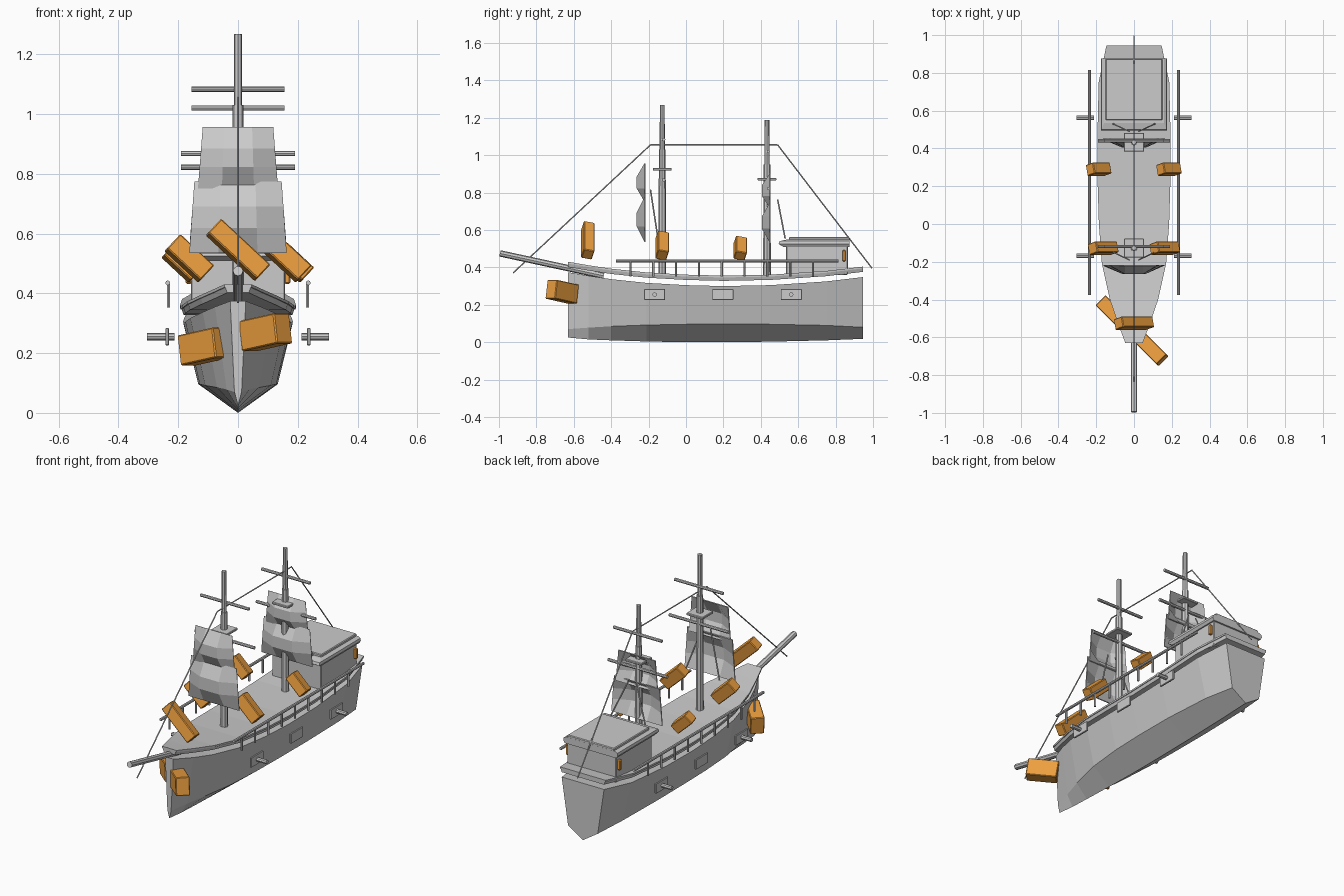
import bpy, bmesh, math
from mathutils import Vector, Matrix, Euler

if "Cube" in bpy.data.objects:
    bpy.data.objects.remove(bpy.data.objects["Cube"])

orange = bpy.data.materials.new("orange_wood")
orange.diffuse_color = (0.85, 0.35, 0.05, 1)
orange.use_nodes = True
orange.node_tree.nodes["Principled BSDF"].inputs["Base Color"].default_value = orange.diffuse_color


def finish(name, bm, mat=None):
    bmesh.ops.recalc_face_normals(bm, faces=bm.faces)
    me = bpy.data.meshes.new(name)
    bm.to_mesh(me)
    bm.free()
    ob = bpy.data.objects.new(name, me)
    bpy.context.collection.objects.link(ob)
    if mat:
        me.materials.append(mat)
    return ob


def loft(name, rings):
    """Closed skin through equal-length rings, capped at both ends."""
    bm = bmesh.new()
    vs = [[bm.verts.new(p) for p in r] for r in rings]
    n = len(vs[0])
    for a, b in zip(vs, vs[1:]):
        for i in range(n):
            j = (i + 1) % n
            bm.faces.new((a[i], a[j], b[j], b[i]))
    bm.faces.new(vs[0])
    bm.faces.new(vs[-1])
    return finish(name, bm)


def rod(name, a, b, r, r2=None, seg=8):
    a, b = Vector(a), Vector(b)
    d = b - a
    m = Matrix.Translation((a + b) / 2) @ d.to_track_quat('Z', 'Y').to_matrix().to_4x4()
    bm = bmesh.new()
    bmesh.ops.create_cone(bm, cap_ends=True, segments=seg, radius1=r,
                          radius2=r if r2 is None else r2, depth=d.length, matrix=m)
    return finish(name, bm)


def box(name, c, size, rot=(0, 0, 0), mat=None, bevel=0.004):
    bm = bmesh.new()
    bmesh.ops.create_cube(bm, size=1, matrix=Matrix.Diagonal((*size, 1)))
    if bevel:
        bmesh.ops.bevel(bm, geom=bm.edges[:], offset=bevel, segments=1, affect='EDGES')
    e = Euler([math.radians(v) for v in rot]).to_matrix().to_4x4()
    bm.transform(Matrix.Translation(c) @ e)
    return finish(name, bm, mat)


# Stations along the ship: y, deck half width, deck top z, chine half width, chine z, keel z
stations = [
    (-0.63, 0.042, 0.430, 0.012, 0.070, 0.025),
    (-0.52, 0.083, 0.411, 0.038, 0.078, 0.015),
    (-0.40, 0.124, 0.393, 0.070, 0.085, 0.010),
    (-0.21, 0.166, 0.373, 0.110, 0.092, 0.004),
    (0.00, 0.182, 0.361, 0.128, 0.096, 0.000),
    (0.20, 0.188, 0.356, 0.133, 0.097, 0.000),
    (0.45, 0.190, 0.361, 0.133, 0.096, 0.003),
    (0.75, 0.183, 0.381, 0.120, 0.090, 0.010),
    (0.945, 0.142, 0.404, 0.095, 0.080, 0.018),
]

# Hull: V bottom, chine and flared sides
hull = []
for y, w, z, cw, cz, kz in stations:
    w, t = max(w - 0.006, 0.01), z - 0.056
    if y < -0.6:
        w = 0.026
    hull.append([(-w, y, t), (-cw, y, cz), (0, y, kz), (cw, y, cz), (w, y, t)])
loft("hull", hull)

# Deck floats just above the hull, with a slightly wider lip
loft("deck", [[(-w + .006, y, z - .028), (w - .006, y, z - .028), (w, y, z - .01), (-w, y, z - .01)]
              for y, w, z, *_ in stations])
loft("deck_lip", [[(-w - .004, y, z - .01), (w + .004, y, z - .01), (w + .004, y, z), (-w - .004, y, z)]
                  for y, w, z, *_ in stations])

# Bowsprit
rod("bowsprit", (0, -0.995, 0.475), (0, -0.44, 0.355), 0.017)

for s in (-1, 1):
    # Side railing
    rod("railing", (s * .235, -.375, .435), (s * .235, .815, .435), .008)
    for i in range(9):
        y = -.297 + i * .122
        rod("railing_post", (s * .232, y, .352), (s * .232, y, .435), .006, seg=6)
    # Gun ports, the outer two with cannons
    for i, y in enumerate((-.168, .197, .563)):
        box("gun_port", (s * .237, y, .255), (.011, .112, .058), bevel=.002)
        if i != 1:
            rod("cannon", (s * .212, y, .255), (s * .305, y, .255), .012)
    # Stern lanterns
    box("lantern", (s * .165, .845, .462), (.02, .018, .06), mat=orange)


def sail(name, y, z0, z1, w0, w1, depth):
    """One billowing panel, bulging towards the bow."""
    cols, rows = ((-1, 0), (-.4, 1), (.4, 1), (1, 0)), ((0, 0), (.35, 1), (.65, 1), (1, 0))
    bm = bmesh.new()
    g = [[bm.verts.new((u * (w0 + (w1 - w0) * v), y - depth * bu * bv, z0 + (z1 - z0) * v))
          for u, bu in cols] for v, bv in rows]
    for a, b in zip(g, g[1:]):
        for i in range(3):
            bm.faces.new((a[i], a[i + 1], b[i + 1], b[i]))
    ob = finish(name, bm)
    ob.modifiers.new("thickness", 'SOLIDIFY').thickness = 0.005


# Masts: y, base, joint, tip, platform z, upper yard z, lower yard z, sail edge y, sail top
for tag, y, zb, zj, zt, zp, yu, yl, sy, st in (
        ("fore", -.127, .36, 1.03, 1.267, .925, 1.083, .868, -.222, .957),
        ("aft", .433, .355, .95, 1.187, .872, 1.02, .822, .452, .90)):
    rod(tag + "_mast_lower", (0, y, zb), (0, y, zj), .021, .018)
    rod(tag + "_mast_upper", (0, y, zj - .02), (0, y, zt), .014, .013)
    box(tag + "_platform", (0, y, zp), (.105, .1, .014), bevel=.003)
    rod(tag + "_upper_yard", (-.155, y + .008, yu), (.155, y + .008, yu), .009)
    rod(tag + "_lower_yard", (-.19, y + .008, yl), (.19, y + .008, yl), .009)
    mid = .535 + (st - .535) * .54
    sail(tag + "_sail_top", sy, mid - .012, st, .134, .118, .042)
    sail(tag + "_sail_bottom", sy, .535, mid + .012, .163, .146, .042)
    # Shrouds leaning out from the mast
    dy = -.063 if tag == "fore" else .057
    for s in (-1, 1):
        rod(tag + "_shroud", (s * .025, y + dy, zp - .11), (s * .11, y + dy + .04, .555), .004, seg=6)

# Stay rope from bow over the masts to the stern
rope = [(0, -.925, .37), (0, -.19, 1.055), (0, .49, 1.055), (0, .995, .395)]
for a, b in zip(rope, rope[1:]):
    rod("stay_rope", a, b, .0035, seg=6)

# Stern cabin with overhanging roof
box("cabin", (0, .70, .445), (.315, .33, .17))
loft("cabin_roof", [[(-w, y0, z), (w, y0, z), (w, .875, z), (-w, .875, z)]
                    for w, y0, z in ((.165, .52, .51), (.175, .495, .525), (.172, .5, .54), (.158, .535, .548))])
box("cabin_roof_panel", (0, .712, .553), (.30, .325, .018))

# Tumbling deck crates: centre, size
for c, size in (((0, -.525, .545), (.225, .058, .066)),
                ((-.163, -.128, .517), (.155, .06, .068)),
                ((.163, -.128, .517), (.155, .06, .068)),
                ((-.187, .29, .503), (.125, .06, .06)),
                ((.185, .29, .503), (.125, .06, .06))):
    box("deck_crate", c, size, (-14, 43, 0), orange)

# Crates at the bow
for c in ((.092, -.662, .27), (-.113, -.468, .222)):
    box("bow_crate", c, (.17, .075, .102), (0, -9, -45), orange)
